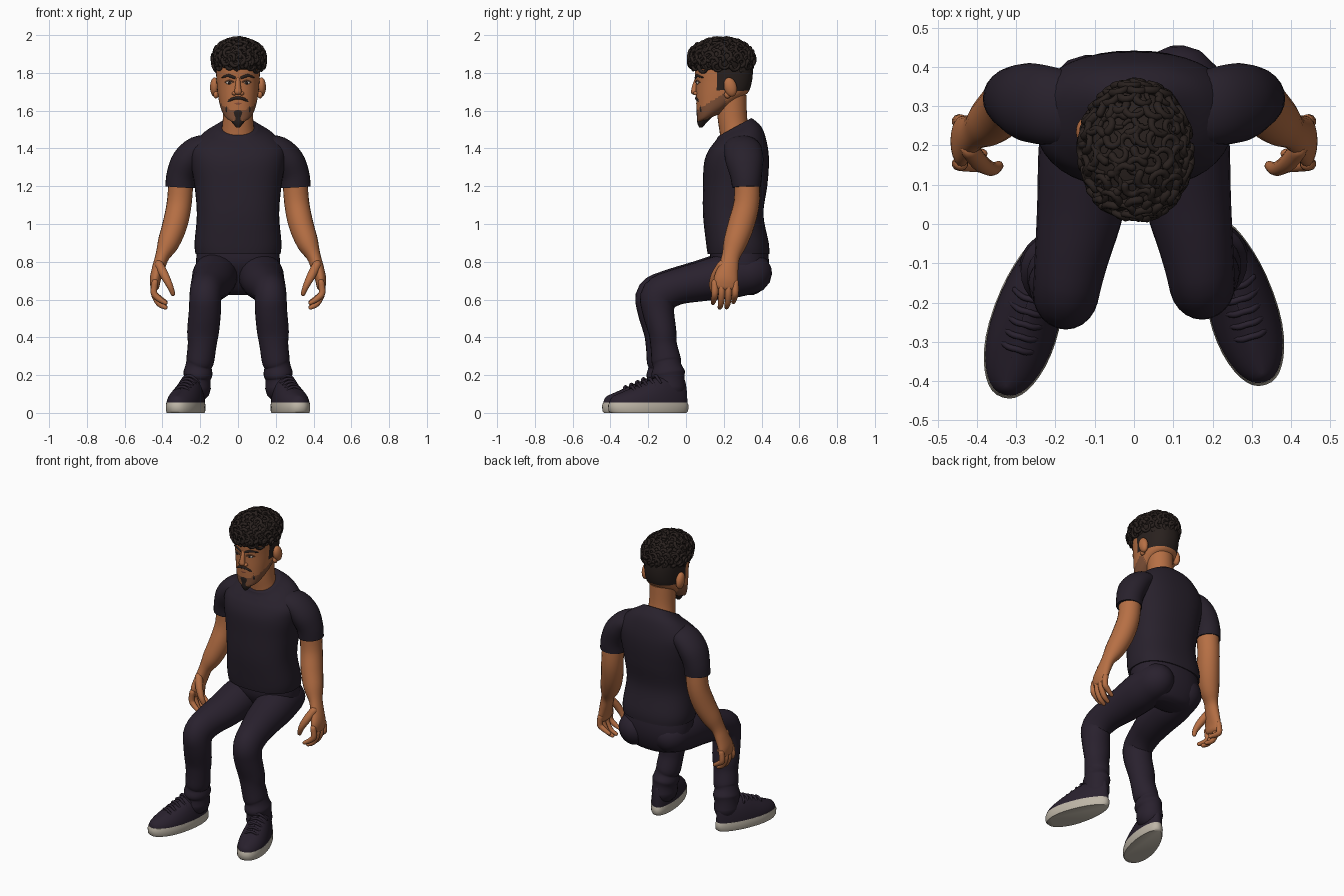
import bpy, bmesh, math, random
from mathutils import Vector, Matrix

random.seed(4)
old = bpy.data.objects.get("Cube")
if old:
    bpy.data.objects.remove(old, do_unlink=True)


def material(name, r, g, b):
    m = bpy.data.materials.new(name)
    m.use_nodes = True
    m.diffuse_color = (r, g, b, 1)
    m.node_tree.nodes["Principled BSDF"].inputs["Base Color"].default_value = (r, g, b, 1)
    return m


SHIRT = material("shirt charcoal", .021, .015, .025)
DENIM = material("trouser charcoal", .022, .015, .027)
SKIN = material("warm skin", .47, .16, .058)
HAIR = material("dark hair", .022, .015, .013)
STUBBLE = material("stubble brown", .22, .085, .04)
SOLE = material("sole beige", .52, .47, .39)
EYE = material("eye white", .55, .48, .42)
LIP = material("lip brown", .25, .075, .04)


def finish(name, bm, mats, rule=None):
    bmesh.ops.recalc_face_normals(bm, faces=bm.faces)
    for f in bm.faces:
        f.smooth = True
        if rule:
            f.material_index = rule(f.calc_center_median())
    me = bpy.data.meshes.new(name)
    bm.to_mesh(me)
    bm.free()
    for m in mats:
        me.materials.append(m)
    me.set_sharp_from_angle(angle=math.radians(50))
    ob = bpy.data.objects.new(name, me)
    bpy.context.collection.objects.link(ob)
    return ob


def smooth_path(rows, steps):
    """Catmull-Rom interpolation of equal-length tuples."""
    out = []
    for i in range(len(rows) - 1):
        p = [rows[max(0, min(len(rows) - 1, i + k))] for k in (-1, 0, 1, 2)]
        for j in range(steps):
            t = j / steps
            out.append([b + .5 * t * (c - a + t * (2*a - 5*b + 4*c - d + t * (3*(b - c) + d - a)))
                        for a, b, c, d in zip(*p)])
    return out + [list(rows[-1])]


def skin_rings(bm, rings):
    loops = [[bm.verts.new(v) for v in r] for r in rings]
    n = len(loops[0])
    for a, b in zip(loops, loops[1:]):
        for i in range(n):
            bm.faces.new((a[i], a[(i+1) % n], b[(i+1) % n], b[i]))
    bm.faces.new(loops[0])
    bm.faces.new(loops[-1])


def spow(v, p):
    return math.copysign(abs(v) ** (2 / p), v)


def stack(bm, rows, steps=5, n=40, p=2.3):
    """Level rings: z, centre y, half width, half depth, slope of the ring."""
    rings = []
    for z, cy, rx, ry, tilt in smooth_path(rows, steps):
        ring = []
        for i in range(n):
            a = math.tau * i / n
            y = ry * spow(math.sin(a), p)
            ring.append((rx * spow(math.cos(a), p), cy + y, z + tilt * y))
        rings.append(ring)
    skin_rings(bm, rings)


def tube(bm, rows, steps=4, n=16, ref=(1, 0, 0), dome=False, xf=None):
    """Limb along x, y, z with a half size along ref and one across it."""
    pts = smooth_path(rows, steps)
    pos = [Vector(q[:3]) for q in pts]
    secs = []
    for i, q in enumerate(pts):
        t = (pos[min(i+1, len(pos)-1)] - pos[max(i-1, 0)]).normalized()
        secs.append((pos[i], t, q[3], q[4]))
    if dome:
        def cap(sec, sign):
            c, t, a, b = sec
            return [(c + sign * t * min(a, b) * math.sin(k), t, a * math.cos(k), b * math.cos(k))
                    for k in (.5, 1, 1.4)]
        secs = cap(secs[0], -1)[::-1] + secs + cap(secs[-1], 1)
    rings = []
    for c, t, a, b in secs:
        u = Vector(ref)
        u = (u - t * u.dot(t)).normalized()
        v = t.cross(u)
        ring = [c + u * a * math.cos(math.tau*i/n) + v * b * math.sin(math.tau*i/n) for i in range(n)]
        rings.append([xf @ w for w in ring] if xf else ring)
    skin_rings(bm, rings)


def blob(bm, centre, size, rot=0):
    m = Matrix.Translation(centre) @ Matrix.Rotation(rot, 4, 'X') @ Matrix.Diagonal((*size, 1))
    bmesh.ops.create_uvsphere(bm, u_segments=20, v_segments=12, radius=1, matrix=m)


def flip(rows, s, dy=0):
    return [(s * x, y + dy, z, a, b) for x, y, z, a, b in rows]


# Shirt body with sloping collar, and sleeves
bm = bmesh.new()
stack(bm, [(.84, .278, .225, .163, 0), (.9, .272, .23, .166, 0), (1.05, .25, .218, .16, 0),
           (1.2, .26, .23, .17, 0), (1.32, .267, .25, .172, 0), (1.4, .275, .25, .157, .08),
           (1.465, .275, .195, .13, .3), (1.5, .263, .128, .1, .5), (1.512, .257, .105, .088, .55)], p=2.4)
for s in (1, -1):
    tube(bm, flip([(.14, .285, 1.41, .09, .06), (.215, .3, 1.395, .1, .07), (.27, .31, 1.335, .1, .08),
                   (.3, .318, 1.26, .085, .078), (.307, .32, 1.195, .076, .078)], s), n=24, ref=(0, 1, 0))
finish("shirt", bm, [SHIRT])

# Trousers: seat and bent legs with creased ankles
bm = bmesh.new()
stack(bm, [(.9, .277, .21, .15, 0), (.8, .285, .222, .154, 0), (.72, .3, .21, .13, 0),
           (.65, .31, .16, .09, 0), (.625, .31, .09, .05, 0)])
for s, dy in ((1, .025), (-1, 0)):
    tube(bm, flip([(.115, .32, .74, .11, .11), (.122, .2, .725, .12, .12), (.135, .05, .695, .112, .105),
                   (.158, -.08, .665, .095, .095), (.172, -.165, .62, .085, .1), (.175, -.172, .54, .085, .085),
                   (.185, -.15, .43, .084, .074), (.19, -.143, .36, .076, .07), (.2, -.13, .28, .074, .078),
                   (.208, -.125, .25, .069, .075), (.212, -.12, .21, .077, .09), (.216, -.116, .18, .071, .083),
                   (.218, -.115, .13, .074, .088)], s, dy), n=24, dome=True)
finish("trousers", bm, [DENIM])

# Arms, palms, fingers and thumbs
for s, side in ((1, "left"), (-1, "right")):
    bm = bmesh.new()
    tube(bm, flip([(.3, .322, 1.28, .066, .068), (.31, .322, 1.12, .066, .068), (.333, .293, 1., .066, .07),
                   (.368, .26, .9, .058, .062), (.4, .238, .83, .038, .048), (.42, .225, .77, .034, .053),
                   (.437, .212, .71, .03, .064), (.44, .208, .67, .024, .062)], s), n=20, dome=True)
    for k in range(4):
        y, low = .153 + .036 * k, (.575, .55, .552, .58)[k]
        tube(bm, flip([(.44, y, .69, .018, .018), (.445, y, .635, .018, .018),
                       (.42, y - .004, low + .03, .016, .016), (.385, y - .01, low + .008, .012, .012)], s),
             n=10, ref=(0, 1, 0), dome=True)
    tube(bm, flip([(.418, .19, .785, .024, .024), (.39, .155, .73, .022, .024),
                   (.362, .14, .675, .018, .018), (.345, .148, .632, .013, .013)], s),
         n=10, ref=(0, 1, 0), dome=True)
    finish(side + "_arm", bm, [SKIN])


# Shoes: outline rings give the sole and the domed upper
def outline(a, grow):
    y = -.22 + .22 * grow * spow(math.cos(a), 2.4)
    u = max(0, min(1, -y / .44))
    return spow(math.sin(a), 2.4) * grow * (.06 + .03 * math.sin(u * 2.3)), y


def upper_height(y):
    u = max(0, min(.999, -y / .44)) * 5
    h = (.14, .15, .145, .105, .07, .035)
    return h[int(u)] + (h[int(u) + 1] - h[int(u)]) * (u % 1)


angles = [math.tau * i / 40 for i in range(40)]
for s, side, y0 in ((1, "left", .012), (-1, "right", -.02)):
    xf = Matrix.Translation((s * .208, y0, 0)) @ Matrix.Rotation(s * .29, 4, 'Z')
    bm = bmesh.new()
    skin_rings(bm, [[xf @ Vector((*outline(a, g), z)) for a in angles]
                    for z, g in ((0, .95), (.01, .99), (.04, 1), (.055, .97))])
    finish(side + "_sole", bm, [SOLE])
    bm = bmesh.new()
    rings = []
    for k in range(9):
        f = k / 8 * 1.5
        ring = []
        for a in angles:
            x, y = outline(a, .97 - .1 * (k / 8) ** 2)
            ring.append(xf @ Vector((x * math.cos(f) ** .8, y, .045 + upper_height(y) * math.sin(f))))
        rings.append(ring)
    skin_rings(bm, rings)
    for k in range(5):
        y = -.18 - .033 * k
        z = .047 + upper_height(y)
        tube(bm, [(-.05, y + .012, z - .03, .007, .007), (-.025, y, z - .002, .008, .008), (0, y, z + .006, .008, .008),
                  (.025, y, z - .002, .008, .008), (.05, y + .012, z - .03, .007, .007)],
             n=8, ref=(0, 0, 1), dome=True, xf=xf)
    finish(side + "_shoe", bm, [DENIM])


# Head: cropped sides and jaw stubble are painted by position
def head_rule(c):
    if c.z > 1.845 or (c.y > .165 and c.z > 1.705):
        return 1
    return 2 if c.y < .21 and 1.55 < c.z < 1.6 + .6 * (c.y - .05) else 0


bm = bmesh.new()
stack(bm, [(1.565, .135, .045, .055, .4), (1.58, .142, .07, .08, .45), (1.62, .165, .092, .107, .35),
           (1.68, .19, .106, .136, .1), (1.75, .2, .113, .148, 0), (1.83, .2, .116, .154, 0),
           (1.9, .2, .105, .14, 0), (1.95, .2, .07, .1, 0)], steps=7, n=64)
finish("head", bm, [SKIN, HAIR, STUBBLE], head_rule)

bm = bmesh.new()
tube(bm, [(0, .27, 1.43, .1, .085), (0, .255, 1.5, .086, .078), (0, .245, 1.57, .08, .078), (0, .24, 1.68, .08, .08)], n=28)
finish("neck", bm, [SKIN])

bm = bmesh.new()
for s in (1, -1):
    blob(bm, (s * .124, .235, 1.725), (.024, .034, .052), .25)
    blob(bm, (s * .117, .22, 1.685), (.014, .018, .02))
finish("ears", bm, [SKIN])

bm = bmesh.new()
tube(bm, [(0, .062, 1.775, .012, .012), (0, .05, 1.735, .014, .016), (0, .042, 1.7, .02, .016)], n=14, dome=True)
for s in (1, -1):
    blob(bm, (s * .019, .054, 1.692), (.013, .015, .011))
finish("nose", bm, [SKIN])


# Facial details sit on the curved face
def face_y(x):
    return .2 - .147 * (1 - abs(x / .113) ** 2.3) ** (1 / 2.3)


whites, darks, lids = bmesh.new(), bmesh.new(), bmesh.new()
for s in (1, -1):
    x = .046 * s
    blob(whites, (x, face_y(x) + .001, 1.748), (.018, .008, .009))
    blob(darks, (x, face_y(x) - .005, 1.748), (.008, .004, .008))
    tube(lids, [(s * q, face_y(s * q) - .003, z, .004, .004)
                for q, z in ((.026, 1.752), (.046, 1.76), (.068, 1.751))], n=8, ref=(0, 0, 1), dome=True)
    tube(darks, [(s * q, face_y(s * q) - .003, z, w, .006)
                 for q, z, w in ((.018, 1.774, .007), (.05, 1.786, .009), (.084, 1.776, .004))],
         n=8, ref=(0, 0, 1), dome=True)
finish("eyes", whites, [EYE])
finish("irises_and_brows", darks, [HAIR])
finish("eyelids", lids, [STUBBLE])

bm = bmesh.new()
blob(bm, (0, .064, 1.638), (.03, .01, .011))
finish("lips", bm, [LIP])

# Moustache joined to a pointed goatee
bm = bmesh.new()
stack(bm, [(1.51, .078, .008, .008, 0), (1.535, .084, .03, .024, 0), (1.565, .098, .05, .04, 0),
           (1.595, .105, .058, .05, 0), (1.618, .106, .05, .045, 0)], n=24, p=2)
for s in (1, -1):
    tube(bm, [(0, .056, 1.668, .008, .008), (s * .03, .06, 1.662, .01, .008),
              (s * .053, .078, 1.642, .008, .008), (s * .057, .084, 1.6, .01, .01)],
         n=10, ref=(0, 1, 0), dome=True)
finish("beard", bm, [HAIR])

# Curly crown: a rounded cap covered in small tangent curls
bm = bmesh.new()
centre, size = Vector((.004, .187, 1.872)), Vector((.134, .168, .105))
blob(bm, centre, size)
count = 130
for k in range(count):
    h = 1 - 1.42 * (k + .5) / count
    a = k * 2.39996
    r = math.sqrt(1 - h * h)
    d = Vector((r * math.cos(a), r * math.sin(a), h))
    spot = centre + Vector(d[i] * size[i] for i in range(3))
    turn = d.to_track_quat('Z', 'Y').to_matrix().to_4x4()
    xf = Matrix.Translation(spot) @ turn @ Matrix.Rotation(random.uniform(0, 6.3), 4, 'Z')
    w = random.uniform(.017, .026)
    arc = [(w * math.cos(t), w * math.sin(t), .004 + .003 * math.sin(t), .011 - .0012 * t, .011 - .0012 * t)
           for t in (0, .9, 1.8, 2.7, 3.6, 4.5)]
    tube(bm, arc, steps=2, n=8, ref=(0, 0, 1), dome=True, xf=xf)
finish("curly_hair", bm, [HAIR])
